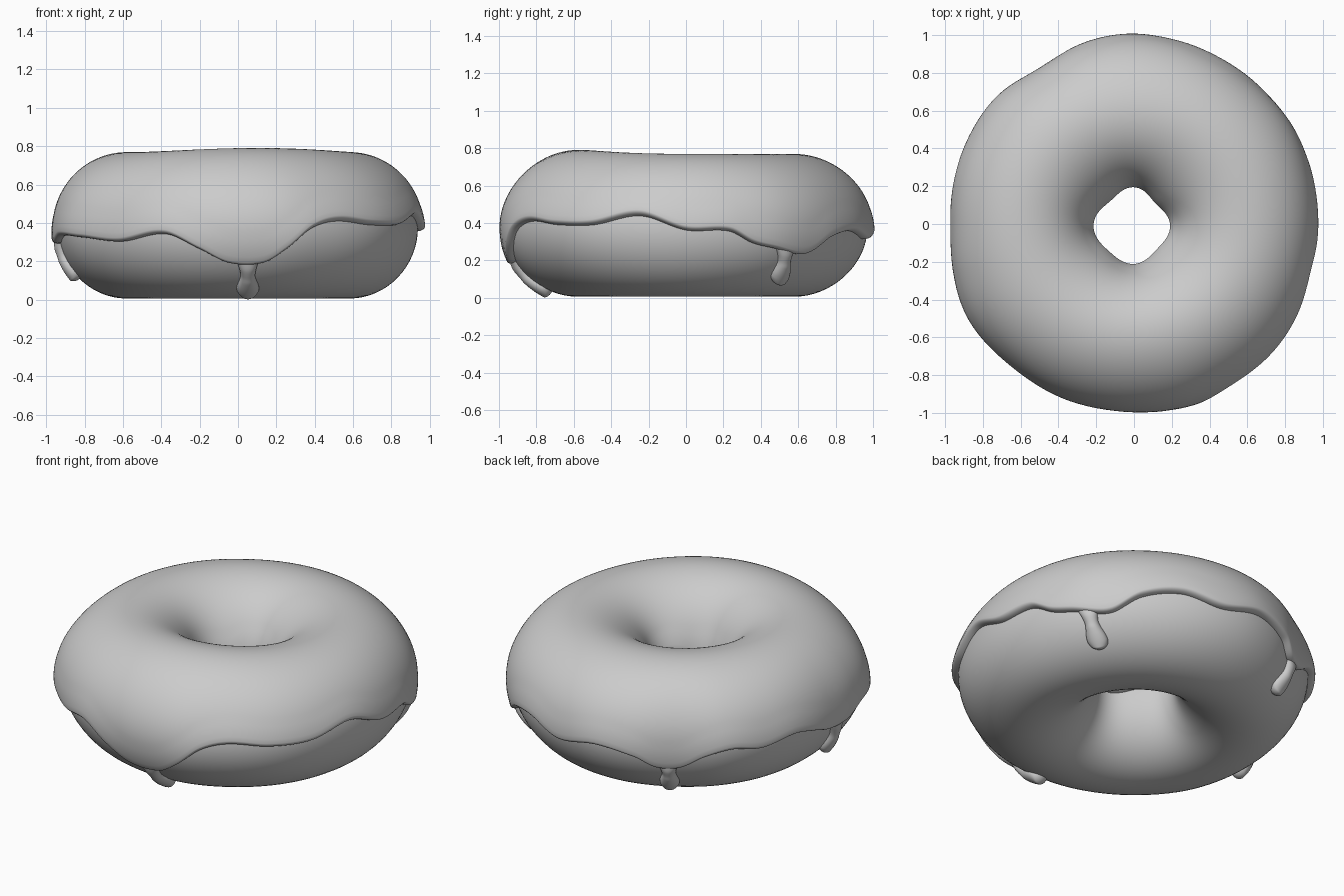
import bpy, bmesh
from math import sin, cos, pi, radians, degrees, asin, sqrt

if "Cube" in bpy.data.objects:
    bpy.data.objects.remove(bpy.data.objects["Cube"])

RING, TUBE, MID = 0.58, 0.36, 0.375   # ring radius, dough tube radius, height of tube centre
ICING = 0.03                          # icing thickness


def curve(points, az):
    """Smooth periodic curve through (degrees, value) points."""
    n = len(points)
    az = (az - points[0][0]) % 360 + points[0][0]
    i = max(k for k in range(n) if points[k][0] <= az)
    def at(k):
        return points[k % n][0] + 360 * (k // n), points[k % n][1]
    (x0, y0), (x1, y1), (x2, y2), (x3, y3) = [at(i + k) for k in (-1, 0, 1, 2)]
    t, d = (az - x1) / (x2 - x1), x2 - x1
    m1, m2 = (y2 - y0) / (x2 - x0) * d, (y3 - y1) / (x3 - x1) * d
    return ((2*t**3 - 3*t**2 + 1) * y1 + (t**3 - 2*t**2 + t) * m1
            + (3*t**2 - 2*t**3) * y2 + (t**3 - t**2) * m2)


OUTLINE = [(-180, .967), (-165, .985), (-150, 1.005), (-130, .99), (-110, .99), (-90, .997),
           (-75, 1.005), (-60, .995), (-40, .993), (-15, .972), (0, .968), (15, .972),
           (33, .985), (60, .982), (90, 1.0), (105, .99), (122, .965), (138, .985), (155, .98)]


def surf(az, phi, off):
    """Point on the lumpy ring: az around it, phi around the tube, off above the dough."""
    a, c, s = radians(az), cos(phi), sin(phi)
    r = RING + (TUBE + off) * c
    if c > 0:
        r += (curve(OUTLINE, az) - 0.97) * c * c
    else:
        r += (0.003 + 0.013 * cos(4 * a) - 0.012 * (cos(a) + sin(a))) * c * c
    z = MID + (TUBE + off) * s
    if s > 0:
        z += s * s * (0.004 + 0.022 * max(0, cos(a + radians(80)))**3)
    else:
        z -= 0.009 * s * s
    return r * cos(a), r * sin(a), z


def skin(name, rows, wrap_rows, caps=False):
    """Mesh a grid of points whose rows are closed loops."""
    bm = bmesh.new()
    vs = [[bm.verts.new(p) for p in row] for row in rows]
    n, m = len(vs), len(vs[0])
    for i in range(n if wrap_rows else n - 1):
        for j in range(m):
            k = (i + 1) % n
            bm.faces.new((vs[i][j], vs[k][j], vs[k][(j + 1) % m], vs[i][(j + 1) % m]))
    if caps:
        bm.faces.new(vs[0])
        bm.faces.new(vs[-1])
    bmesh.ops.recalc_face_normals(bm, faces=bm.faces)
    me = bpy.data.meshes.new(name)
    bm.to_mesh(me)
    bm.free()
    me.shade_smooth()
    ob = bpy.data.objects.new(name, me)
    bpy.context.collection.objects.link(ob)
    return ob


# Dough ring
skin("dough", [[surf(i * 2.5, 2 * pi * j / 64, 0) for j in range(64)] for i in range(144)], True)

# Wavy outer edge of the icing: angle around the ring, height
EDGE = [(-180, .30), (-170, .29), (-160, .33), (-145, .32), (-129, .30), (-113, .34), (-102, .26),
        (-93, .19), (-82, .19), (-75, .26), (-67, .37), (-58, .41), (-45, .39), (-31, .39),
        (-15, .44), (0, .36), (14, .355), (22, .29), (30, .26), (39, .23), (44, .24), (53, .32),
        (66, .355), (80, .31), (95, .35), (108, .31), (115, .25), (123, .25), (131, .32),
        (140, .36), (150, .34), (163, .37), (172, .34)]


def edge_phi(az):
    return asin((curve(EDGE, az) - MID) / 0.38)


def icing_row(az):
    lo = edge_phi(az)
    hi = pi - 0.08 + 0.06 * sin(radians(3 * az))
    row, bead = [], 0.07
    for j in range(7):                       # rounded outer lip
        t = pi / 2 * j / 6
        row.append(surf(az, lo + bead * (1 - cos(t)), -0.01 + (ICING + 0.018) * sin(t)))
    for j in range(1, 48):                   # top skin, easing off the lip
        t = j / 48
        p = lo + bead + (hi - lo - 2 * bead) * t
        row.append(surf(az, p, ICING + 0.008 * max(0, 1 - 10 * min(t, 1 - t))))
    for j in range(7):                       # rounded inner lip
        t = pi / 2 * (1 - j / 6)
        row.append(surf(az, hi - bead * (1 - cos(t)), -0.01 + (ICING + 0.018) * sin(t)))
    for j in range(1, 12):                   # underside, buried in the dough
        row.append(surf(az, hi + (lo - hi) * j / 12, -0.01))
    return row


skin("icing", [icing_row(i) for i in range(360)], True)


# Drips: narrow neck running down the dough into a round bulb
def drip(name, az, tip_phi, bulb, lean):
    start = edge_phi(az) + 0.13
    length = (start - tip_phi) * TUBE
    rows = []
    for i in range(41):
        t = sin(pi / 2 * i / 40)
        d = length * (1 - t)                 # distance to the tip
        if d < bulb:
            w = sqrt(max(0, bulb**2 - (bulb - d)**2)) + 0.0005
        else:
            k = min(1, (d - bulb) / (length * 0.4))
            w = bulb + (0.036 - bulb) * k * k * (3 - 2 * k)
        h = min(w, 0.034 + 0.012 * t) * (0.6 + 0.4 * min(1, t * 4))
        w += 0.035 * max(0, 1 - t / 0.5)**2  # flare where it leaves the icing
        phi = start + (tip_phi - start) * t
        r = RING + TUBE * cos(phi)
        rows.append([surf(az + lean * t + degrees(w * cos(q) / r), phi, h * sin(q))
                     for q in (2 * pi * j / 24 for j in range(24))])
    skin(name, rows, False, True)


drip("front_drip", -87, radians(-68), 0.058, 1)
drip("right_drip", 34, radians(-52), 0.056, 3)
drip("back_drip", 119, radians(-50), 0.054, 0)
drip("left_drip", 186, radians(-46), 0.054, 2)
